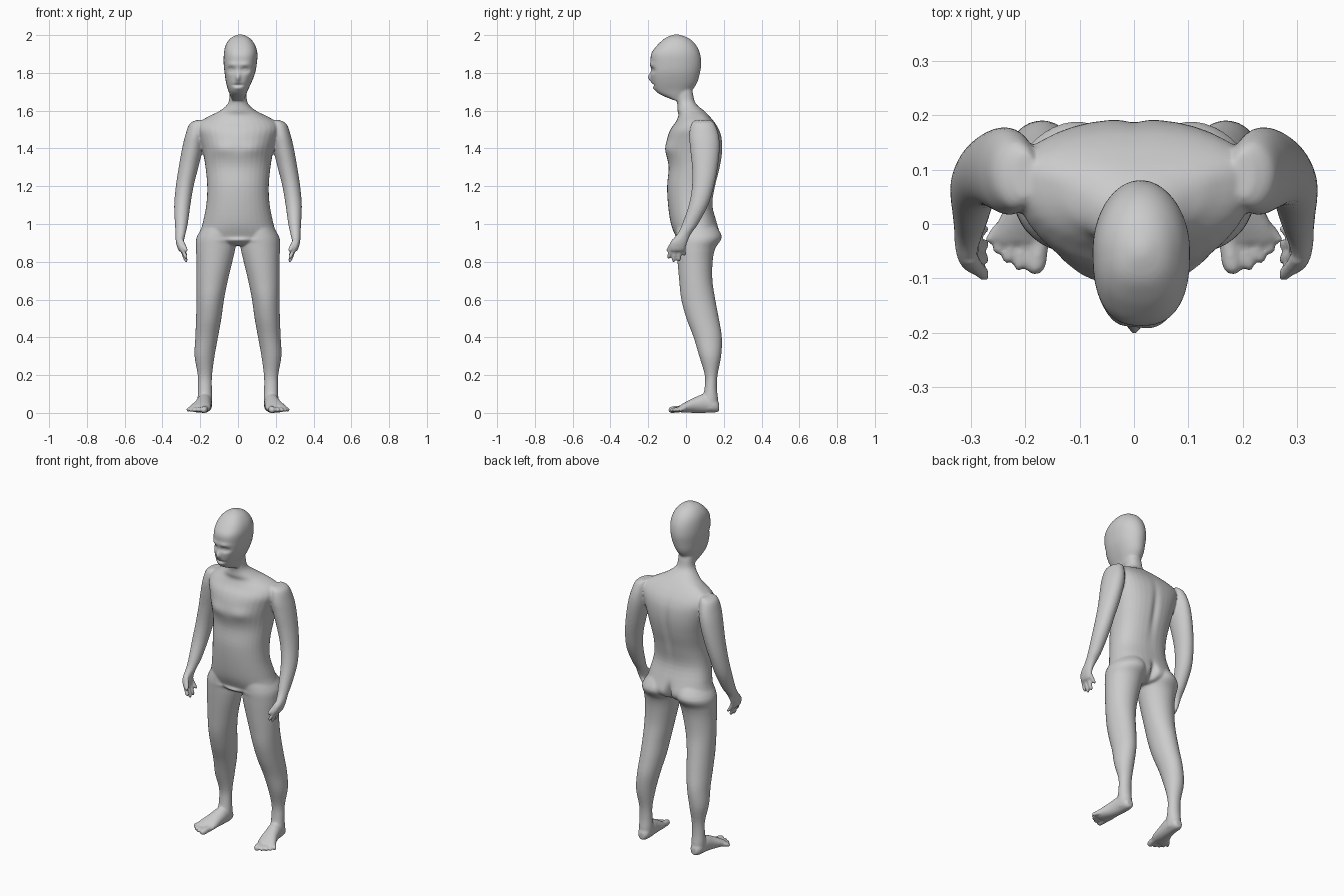
import bpy, bmesh, math
from mathutils import Vector

bm = bmesh.new()
SEG = 36


def spline(rows, steps):
    """Catmull-Rom interpolation of section tuples."""
    out = []
    for i in range(len(rows) - 1):
        p0, p1 = rows[max(i - 1, 0)], rows[i]
        p2, p3 = rows[i + 1], rows[min(i + 2, len(rows) - 1)]
        for k in range(steps):
            t = k / steps
            out.append([0.5 * (2 * b + (c - a) * t + (2 * a - 5 * b + 4 * c - d) * t * t
                               + (3 * b - a - 3 * c + d) * t ** 3)
                        for a, b, c, d in zip(p0, p1, p2, p3)])
    return out + [list(rows[-1])]


def loft(rows, side=1, along='z', pf=2.0, pb=2.0, steps=4):
    """Skin rings (x, y, z, half width, front depth, back depth); pf/pb = squareness."""
    rings = []
    for x, y, z, rx, rf, rb in spline(rows, steps):
        rx, rf, rb = (max(r, 0.002) for r in (rx, rf, rb))
        ring = []
        for i in range(SEG):
            a = 2 * math.pi * i / SEG
            c, s = math.cos(a), math.sin(a)
            p = pf if s < 0 else pb
            u = math.copysign(abs(c) ** (2 / p), c) * rx
            v = math.copysign(abs(s) ** (2 / p), s) * (rf if s < 0 else rb)
            co = (x + u, y + v, z) if along == 'z' else (x + u, y, z + v)
            ring.append(bm.verts.new((co[0] * side, co[1], co[2])))
        rings.append(ring)
    for a, b in zip(rings, rings[1:]):
        for i in range(SEG):
            j = (i + 1) % SEG
            bm.faces.new((a[i], a[j], b[j], b[i]))
    bm.faces.new(rings[0])
    bm.faces.new(rings[-1])


def limb(rows, **kw):
    loft([(*r, r[-1]) for r in rows], **kw)


def digit(a, b, r, side, along):
    """Finger or toe with a rounded tip."""
    a, b = Vector(a), Vector(b)
    limb([(*a.lerp(b, t), r * k, r * k) for t, k in
          ((0, 1), (0.45, 0.95), (0.8, 0.95), (0.94, 0.7), (1, 0.25))],
         side=side, along=along, steps=2)


# torso and neck
loft([(0, .05, .885, .05, .06, .06), (0, .05, .90, .12, .09, .10), (0, .05, .935, .20, .105, .125),
      (0, .05, 1.0, .188, .13, .115), (0, .03, 1.1, .168, .125, .11), (0, .03, 1.2, .163, .13, .125),
      (0, .05, 1.3, .172, .142, .13), (0, .07, 1.38, .186, .175, .122), (0, .08, 1.45, .205, .18, .11),
      (0, .085, 1.5, .22, .168, .09), (0, .085, 1.54, .205, .14, .065), (0, .075, 1.575, .145, .115, .045),
      (0, .04, 1.6, .095, .085, .055), (0, .0, 1.64, .052, .047, .05), (0, -.015, 1.7, .045, .05, .05),
      (0, -.03, 1.76, .045, .05, .05)], pf=2.1, pb=2.4)

# head
loft([(0, -.05, 1.655, .03, .015, .05), (0, -.05, 1.685, .043, .085, .07), (0, -.05, 1.71, .053, .115, .085),
      (.004, -.05, 1.75, .068, .130, .11), (.01, -.05, 1.8, .081, .137, .124),
      (.012, -.05, 1.85, .088, .137, .131), (.014, -.05, 1.9, .089, .135, .125),
      (.013, -.05, 1.94, .081, .108, .108), (.012, -.05, 1.97, .064, .078, .083),
      (.012, -.05, 1.99, .042, .05, .052), (.012, -.05, 2.003, .012, .012, .012)], pf=2.5)

for s in (-1, 1):
    # leg
    limb([(.09, .05, 1.0, .085, .10), (.113, .065, .93, .106, .118), (.118, .052, .87, .104, .102),
          (.125, .048, .8, .095, .093), (.137, .052, .7, .083, .088), (.147, .065, .6, .073, .09),
          (.155, .088, .5, .067, .086), (.166, .115, .4, .060, .075), (.177, .128, .3, .053, .058),
          (.175, .133, .2, .038, .034), (.175, .131, .13, .037, .033), (.175, .128, .07, .039, .042),
          (.175, .125, .02, .036, .045)], side=s)
    # foot
    limb([(.175, .176, .03, .018, .02), (.175, .155, .04, .034, .038), (.178, .10, .05, .04, .05),
          (.186, .05, .042, .044, .042), (.198, 0, .03, .054, .029), (.205, -.025, .023, .056, .021),
          (.205, -.035, .022, .05, .016)], side=s, along='y')
    # toes
    for x0, x1, y1, r in ((.17, .182, -.093, .019), (.195, .212, -.086, .013), (.213, .234, -.072, .013),
                          (.230, .253, -.055, .012), (.245, .268, -.035, .012)):
        digit((x0, .0, .024), (x1, y1, .015), r, s, 'y')
    # arm and palm
    limb([(.20, .09, 1.55, .02, .04), (.215, .09, 1.53, .042, .062), (.228, .095, 1.47, .051, .078),
          (.241, .10, 1.4, .055, .078), (.262, .10, 1.3, .052, .068), (.282, .09, 1.2, .047, .058),
          (.295, .066, 1.1, .043, .051), (.300, .022, 1.0, .034, .042), (.304, -.008, .95, .027, .036),
          (.308, -.036, .905, .021, .044), (.302, -.045, .87, .017, .042), (.298, -.047, .855, .012, .035)],
         side=s)
    # fingers and thumb
    for y0, y1, z1 in ((-.077, -.092, .815), (-.055, -.066, .797), (-.033, -.038, .80), (-.012, -.010, .83)):
        digit((.304, y0, .885), (.272, y1, z1), .0115, s, 'z')
    digit((.303, -.06, .92), (.272, -.098, .855), .013, s, 'z')

mesh = bpy.data.meshes.new("parts")
bmesh.ops.recalc_face_normals(bm, faces=bm.faces)
bm.to_mesh(mesh)
bm.free()
body = bpy.data.objects.new("body", mesh)
bpy.context.collection.objects.link(body)

# fuse all parts into one smooth skin
fuse = body.modifiers.new("fuse", 'REMESH')
fuse.mode = 'VOXEL'
fuse.voxel_size = 0.006
soft = body.modifiers.new("soften", 'SMOOTH')
soft.factor = 0.5
soft.iterations = 5
dg = bpy.context.evaluated_depsgraph_get()
skin = bpy.data.meshes.new_from_object(body.evaluated_get(dg))
body.modifiers.clear()
body.data = skin

# sculpt dabs: centre, radii, push along y
dabs = [((0, -.187, 1.775), (.012, .05, .022), -.018),    # nose
        ((0, -.18, 1.735), (.028, .05, .007), .009),      # mouth
        ((0, -.17, 1.718), (.02, .05, .010), -.005),      # lower lip
        ((0, -.05, .915), (.07, .05, .012), -.012),       # groin fold
        ((0, .18, .925), (.018, .07, .05), -.03),         # seat cleft
        ((0, .19, 1.3), (.02, .06, .15), -.010)]          # spine
for s in (-1, 1):
    dabs += [((s * .038, -.18, 1.815), (.024, .06, .014), .016),   # eye socket
             ((s * .038, -.17, 1.815), (.013, .05, .007), -.007),  # eye
             ((s * .035, -.185, 1.845), (.03, .05, .012), -.006),  # brow
             ((s * .085, .17, .94), (.06, .06, .05), .008),        # seat
             ((s * .08, -.09, 1.40), (.07, .06, .035), -.010)]     # chest
for v in skin.vertices:
    shift = 0.0
    for c, r, push in dabs:
        d = sum(((a - b) / k) ** 2 for a, b, k in zip(v.co, c, r))
        if d < 9:
            shift += push * math.exp(-d)
    v.co.y += shift
    v.co.z = max(v.co.z, 0.0)
for p in skin.polygons:
    p.use_smooth = True
